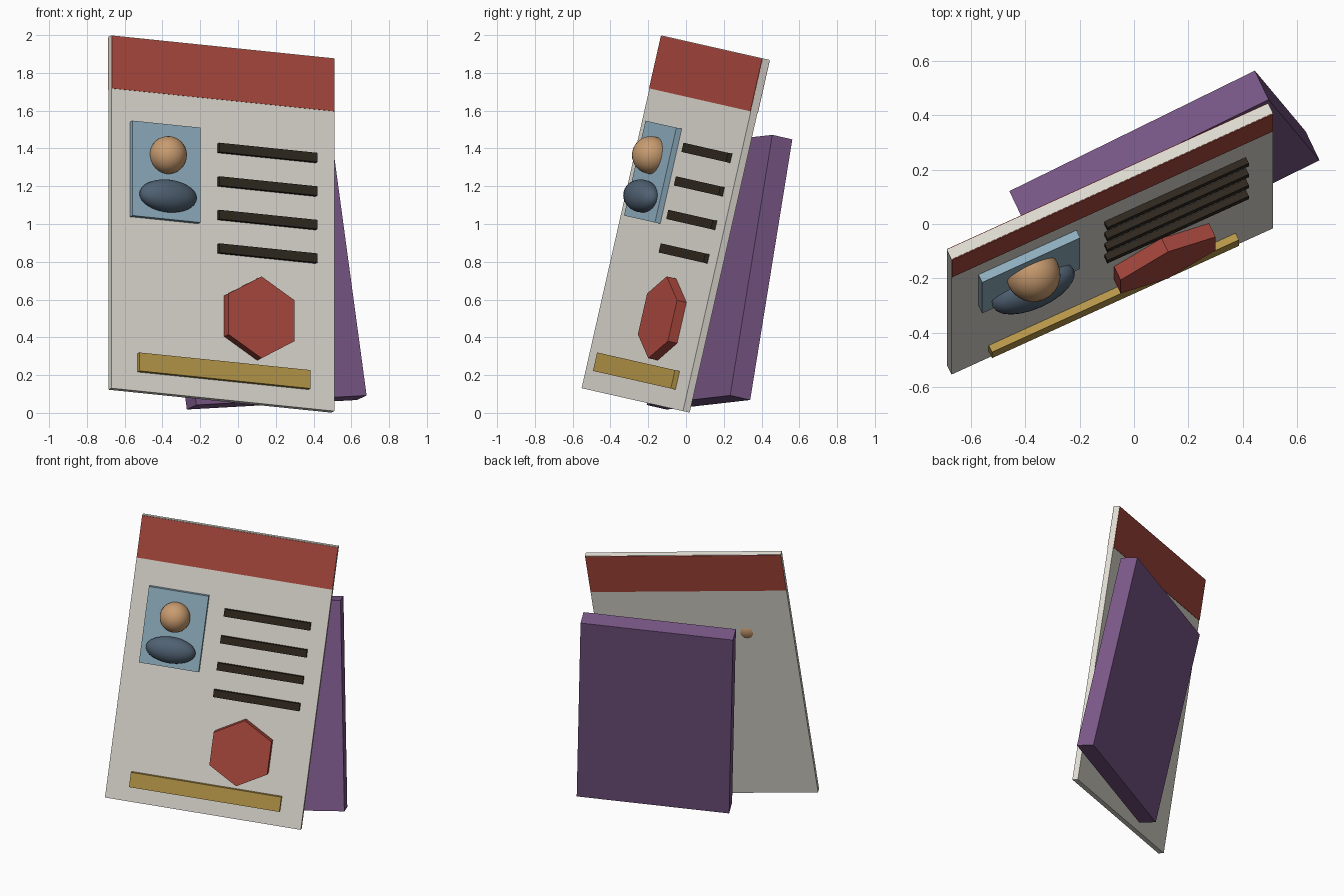
import bpy, bmesh
from math import radians
from mathutils import Matrix, Vector

if "Cube" in bpy.data.objects:
    bpy.data.objects.remove(bpy.data.objects["Cube"])

# Board frame: local x = across, -y = out of the front face, z = up the board
FRAME = (Matrix.Translation((-0.08, -0.073, 1.004))
         @ Matrix.Rotation(radians(-12.75), 4, 'X')
         @ Matrix.Rotation(radians(25), 4, 'Z'))


def material(name, rgb):
    m = bpy.data.materials.new(name)
    m.diffuse_color = (*rgb, 1)
    m.use_nodes = True
    m.node_tree.nodes["Principled BSDF"].inputs["Base Color"].default_value = m.diffuse_color
    return m


PAPER = material("paper", (0.78, 0.75, 0.68))
RED = material("red", (0.43, 0.07, 0.05))
BLUE = material("pale_blue", (0.29, 0.45, 0.55))
SKIN = material("tan", (0.58, 0.33, 0.16))
SLATE = material("slate", (0.08, 0.12, 0.17))
INK = material("ink", (0.03, 0.022, 0.014))
GOLD = material("gold", (0.5, 0.33, 0.07))
PURPLE = material("purple", (0.2, 0.1, 0.25))


def finish(name, bm, local, mat, smooth=False):
    me = bpy.data.meshes.new(name)
    bm.to_mesh(me)
    bm.free()
    me.materials.append(mat)
    for p in me.polygons:
        p.use_smooth = smooth
    ob = bpy.data.objects.new(name, me)
    bpy.context.collection.objects.link(ob)
    ob.matrix_world = FRAME @ local
    return ob


def box(name, a, b, width, height, back, front, mat, roll=0):
    """Slab centred at (a, b) on the board, spanning depths back..front."""
    bm = bmesh.new()
    bmesh.ops.create_cube(bm, size=1)
    bmesh.ops.scale(bm, vec=Vector((width, front - back, height)), verts=bm.verts)
    local = Matrix.Translation((a, -(back + front) / 2, b)) @ Matrix.Rotation(radians(roll), 4, 'Y')
    return finish(name, bm, local, mat)


def ball(name, a, b, c, radii, mat):
    bm = bmesh.new()
    bmesh.ops.create_uvsphere(bm, u_segments=24, v_segments=16, radius=1)
    bmesh.ops.scale(bm, vec=Vector(radii), verts=bm.verts)
    return finish(name, bm, Matrix.Translation((a, -c, b)), mat, True)


# Board and its coloured top band
box("board", 0, 0, 1.302, 1.915, -0.04, 0, PAPER)
box("header_band", 0, 0.812, 1.3, 0.285, -0.043, 0.003, RED)

# Portrait panel with head and shoulders
box("portrait_panel", -0.343, 0.241, 0.397, 0.515, -0.005, 0.032, BLUE)
ball("portrait_head", -0.343, 0.327, 0.05, (0.1, 0.1, 0.1), SKIN)
ball("portrait_shoulders", -0.343, 0.105, 0.05, (0.165, 0.075, 0.087), SLATE)

# Dark line bars
for i in range(4):
    box(f"line_bar_{i + 1}", 0.255, 0.404 - 0.182 * i, 0.573, 0.05, -0.005, 0.025, INK)

# Hexagonal seal, one point up
bm = bmesh.new()
bmesh.ops.create_cone(bm, cap_ends=True, segments=6, radius1=0.222, radius2=0.222, depth=0.06)
bmesh.ops.rotate(bm, cent=(0, 0, 0), matrix=Matrix.Rotation(radians(90), 3, 'X'), verts=bm.verts)
top = max(bm.verts, key=lambda v: v.co.z).co
if abs(top.x) > 0.01:
    bmesh.ops.rotate(bm, cent=(0, 0, 0), matrix=Matrix.Rotation(radians(30), 3, 'Y'), verts=bm.verts)
finish("hex_seal", bm, Matrix.Translation((0.2, -0.026, -0.503)), RED)

# Gold strip along the foot
box("foot_strip", 0, -0.805, 1.0, 0.1, -0.005, 0.028, GOLD)

# Tilted backing slab behind the board
box("back_slab", 0.301, -0.1975, 1.005, 1.41, -0.252, -0.132, PURPLE, roll=-8.4)
